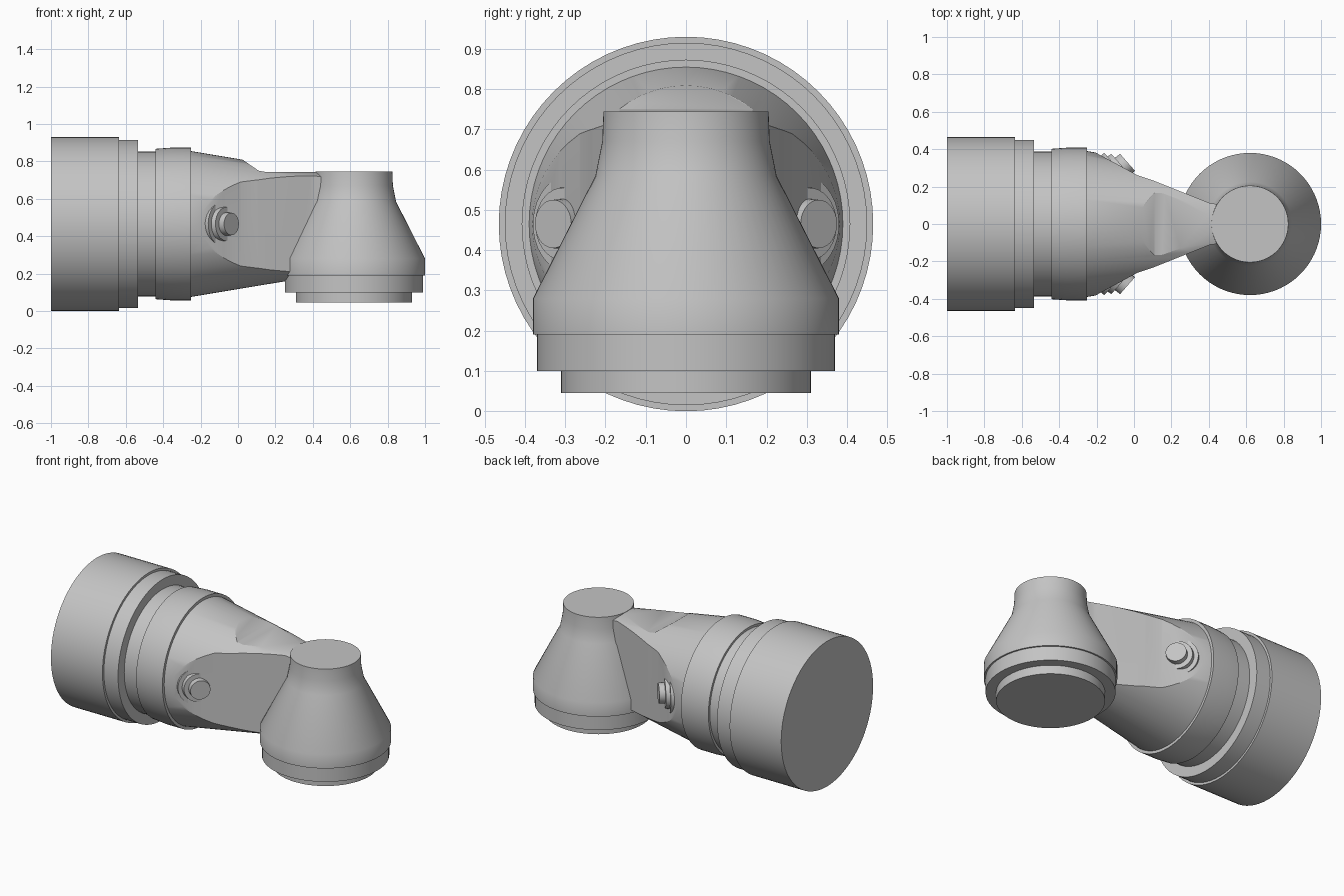
import bpy, bmesh, math
from mathutils import Vector, Matrix

cube = bpy.data.objects.get("Cube")
if cube:
    bpy.data.objects.remove(cube, do_unlink=True)

grey = bpy.data.materials.new("plain grey")
grey.use_nodes = True
grey.diffuse_color = (0.55, 0.55, 0.55, 1)
grey.node_tree.nodes["Principled BSDF"].inputs["Base Color"].default_value = grey.diffuse_color


def make_object(name, bm):
    bmesh.ops.recalc_face_normals(bm, faces=bm.faces)
    mesh = bpy.data.meshes.new(name)
    bm.to_mesh(mesh)
    bm.free()
    mesh.materials.append(grey)
    obj = bpy.data.objects.new(name, mesh)
    bpy.context.collection.objects.link(obj)
    return obj


def select(obj):
    bpy.ops.object.select_all(action='DESELECT')
    obj.select_set(True)
    bpy.context.view_layer.objects.active = obj


def smooth(obj):
    select(obj)
    bpy.ops.object.shade_smooth_by_angle(angle=math.radians(28))


def lathe(name, profile, origin, axis, sides=72):
    """Closed solid of revolution from (distance along axis, radius) pairs."""
    bm = bmesh.new()
    turn = Vector((0, 0, 1)).rotation_difference(Vector(axis)).to_matrix().to_4x4()
    place = Matrix.Translation(origin) @ turn
    rings = []
    for dist, radius in profile:
        angles = [math.tau * i / sides for i in range(sides)]
        rings.append([bm.verts.new(place @ Vector((radius * math.cos(a), radius * math.sin(a), dist)))
                      for a in angles])
    for low, high in zip(rings, rings[1:]):
        for i in range(sides):
            j = (i + 1) % sides
            bm.faces.new((low[i], low[j], high[j], high[i]))
    bm.faces.new(rings[0])
    bm.faces.new(rings[-1])
    return make_object(name, bm)


def prism(name, outline, direction):
    """Extrude a flat outline along a direction."""
    bm = bmesh.new()
    face = bm.faces.new([bm.verts.new(p) for p in outline])
    ext = bmesh.ops.extrude_face_region(bm, geom=[face])
    moved = [v for v in ext["geom"] if isinstance(v, bmesh.types.BMVert)]
    bmesh.ops.translate(bm, verts=moved, vec=direction)
    return make_object(name, bm)


def trim(obj, cutter):
    """Keep only what lies inside the cutter."""
    mod = obj.modifiers.new("trim", 'BOOLEAN')
    mod.operation = 'INTERSECT'
    mod.solver = 'EXACT'
    mod.object = cutter
    cutter.hide_render = True
    select(obj)
    bpy.ops.object.modifier_apply(modifier=mod.name)
    bpy.data.objects.remove(cutter, do_unlink=True)


MID = 0.465  # height of the horizontal axis
center = (0, 0, MID)

# Large horizontal barrel with its stepped collars
smooth(lathe("barrel", [(-1, .465), (-.635, .465), (-.635, .45), (-.535, .45), (-.535, .387),
                        (-.44, .387), (-.44, .402), (-.36, .408), (-.25, .408), (-.25, .3)],
             center, (1, 0, 0)))

# Tapered neck, pinched at the sides and flattened on top
neck = lathe("neck", [(-.3, .398), (.5, .265)], center, (1, 0, 0))
half = [(-.4, .5), (-.27, .5), (-.22, .39), (.016, .262), (.11, .23), (.41, .11), (.52, .1)]
plan = [(x, y, -.2) for x, y in half] + [(x, -y, -.2) for x, y in reversed(half)]
trim(neck, prism("plan_cutter", plan, (0, 0, 1.5)))
side = [(-.4, -.1), (.52, -.1), (.52, .743), (.15, .743), (.11, .75), (.02, .812), (-.05, .95), (-.4, .95)]
trim(neck, prism("side_cutter", [(x, -.6, z) for x, z in side], (0, 1.2, 0)))
smooth(neck)

# Bell-shaped vertical head
smooth(lathe("bell_head", [(.045, .31), (.1, .31), (.1, .37), (.19, .37), (.19, .38), (.28, .38),
                           (.585, .225), (.67, .208), (.745, .205)],
             (.62, 0, 0), (0, 0, 1)))

# Stepped bolts on both sloping sides of the neck
for label, s in (("left", 1), ("right", -1)):
    smooth(lathe(label + "_bolt", [(-.16, .12), (-.06, .12), (-.06, .095), (-.035, .09),
                                   (-.035, .062), (0, .06)],
                 (-.035, s * .33, MID), (.75, s * .66, 0), 32))
